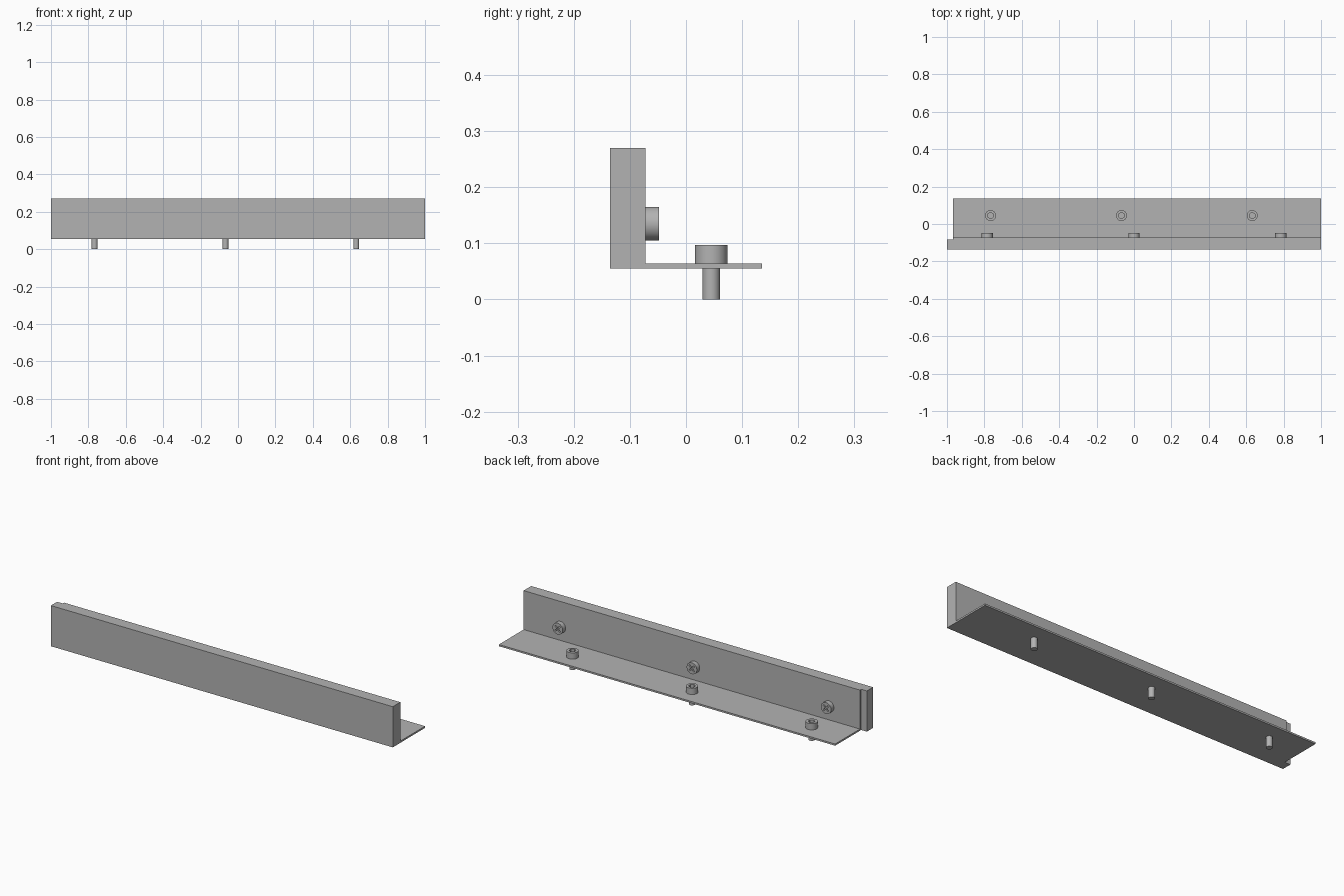
import bpy, bmesh
from math import radians
from mathutils import Matrix, Vector

if "Cube" in bpy.data.objects:
    bpy.data.objects.remove(bpy.data.objects["Cube"])

grey = bpy.data.materials.new("plain_grey")
grey.use_nodes = True
COLOUR = (0.45, 0.45, 0.45, 1)
grey.diffuse_color = COLOUR
grey.node_tree.nodes["Principled BSDF"].inputs["Base Color"].default_value = COLOUR


def make_object(name, bm):
    bmesh.ops.recalc_face_normals(bm, faces=bm.faces)
    mesh = bpy.data.meshes.new(name)
    bm.to_mesh(mesh)
    bm.free()
    mesh.materials.append(grey)
    obj = bpy.data.objects.new(name, mesh)
    bpy.context.collection.objects.link(obj)
    return obj


def prism(name, outline, z0, z1):
    """Extrude a plan outline from z0 to z1."""
    bm = bmesh.new()
    face = bm.faces.new([bm.verts.new((x, y, z0)) for x, y in outline])
    top = bmesh.ops.extrude_face_region(bm, geom=[face])["geom"]
    verts = [v for v in top if isinstance(v, bmesh.types.BMVert)]
    bmesh.ops.translate(bm, verts=verts, vec=(0, 0, z1 - z0))
    return make_object(name, bm)


def cylinder(name, radius, z0, z1, sides=40):
    bm = bmesh.new()
    bmesh.ops.create_cone(bm, cap_ends=True, segments=sides, radius1=radius,
                          radius2=radius, depth=z1 - z0,
                          matrix=Matrix.Translation((0, 0, (z0 + z1) / 2)))
    return make_object(name, bm)


def select_only(obj):
    bpy.ops.object.select_all(action="DESELECT")
    obj.select_set(True)
    bpy.context.view_layer.objects.active = obj


def cut(obj, cutter):
    select_only(obj)
    mod = obj.modifiers.new("recess", "BOOLEAN")
    mod.operation = "DIFFERENCE"
    mod.solver = "EXACT"
    mod.object = cutter
    bpy.ops.object.modifier_apply(modifier=mod.name)
    bpy.data.objects.remove(cutter)


def smooth(obj):
    select_only(obj)
    bpy.ops.object.shade_smooth_by_angle(angle=radians(30))


def place_copies(obj, xs, y, z, turn=Matrix()):
    """Use the object at the first position and linked copies at the rest."""
    for i, x in enumerate(xs):
        copy = obj if i == 0 else obj.copy()
        if i:
            bpy.context.collection.objects.link(copy)
        copy.matrix_world = Matrix.Translation(Vector((x, y, z))) @ turn


# Angle bar: upright wall with a thinner tongue at one end, and a thin flange
FRONT, INNER, BACK = -0.135, -0.072, 0.135
TONGUE, STEP = -0.083, -0.967
BASE, FLANGE_TOP, TOP = 0.055, 0.064, 0.27
prism("upright_wall", [(-1, FRONT), (1, FRONT), (1, INNER), (STEP, INNER),
                       (STEP, TONGUE), (-1, TONGUE)], BASE, TOP)
prism("flange", [(STEP, INNER), (1, INNER), (1, BACK), (STEP, BACK)],
      BASE, FLANGE_TOP)

# Socket screws through the flange
bolt_xs = (-0.767, -0.067, 0.632)
bolt_head = cylinder("bolt_head", 0.029, 0, 0.033)
cut(bolt_head, cylinder("socket_cutter", 0.017, 0.016, 0.05, sides=6))
smooth(bolt_head)
place_copies(bolt_head, bolt_xs, 0.045, FLANGE_TOP)
bolt_shaft = cylinder("bolt_shaft", 0.0155, 0, BASE)
smooth(bolt_shaft)
place_copies(bolt_shaft, bolt_xs, 0.045, 0)

# Cross-head screws on the inside of the wall
screw_head = cylinder("wall_screw_head", 0.03, 0, 0.024)
L, W = 0.02, 0.0035
cross = [(L, -W), (L, W), (W, W), (W, L), (-W, L), (-W, W),
         (-L, W), (-L, -W), (-W, -W), (-W, -L), (W, -L), (W, -W)]
cut(screw_head, prism("cross_cutter", cross, 0.012, 0.04))
smooth(screw_head)
turn = Matrix.Rotation(radians(-90), 4, "X") @ Matrix.Rotation(radians(45), 4, "Z")
place_copies(screw_head, (-0.785, 0, 0.785), INNER, 0.135, turn)
